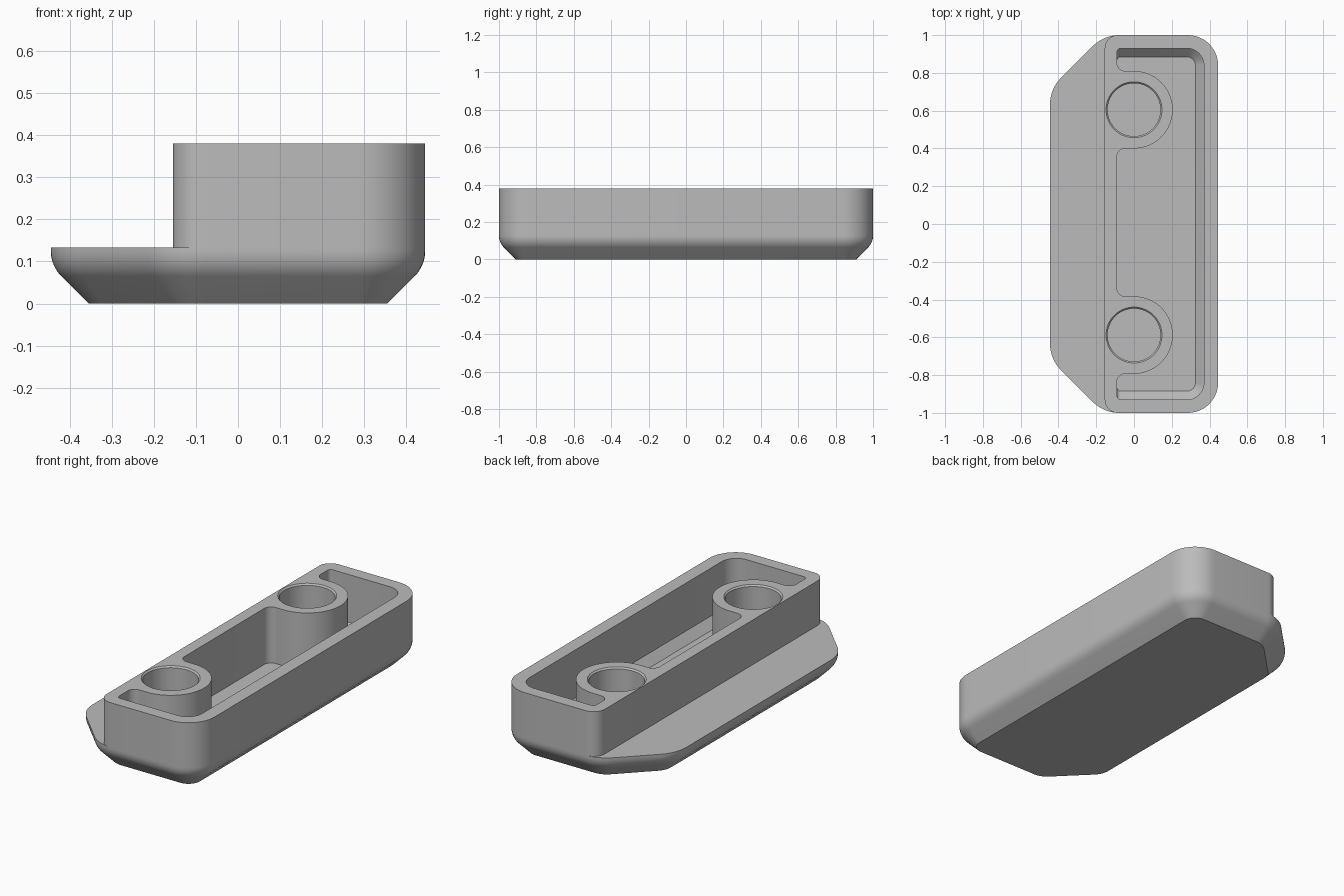
import bpy, bmesh, math
from mathutils import Vector

if "Cube" in bpy.data.objects:
    bpy.data.objects.remove(bpy.data.objects["Cube"], do_unlink=True)

grey = bpy.data.materials.new("plain grey")
grey.use_nodes = True
colour = (0.5, 0.5, 0.5, 1)
grey.diffuse_color = colour
grey.node_tree.nodes["Principled BSDF"].inputs["Base Color"].default_value = colour


def rounded(corners, inset=0.0, steps=12):
    """Counter-clockwise outline from (x, y, radius) corners, optionally inset."""
    out = []
    n = len(corners)
    for i, (x, y, r) in enumerate(corners):
        p = Vector((x, y))
        before = Vector(corners[i - 1][:2])
        after = Vector(corners[(i + 1) % n][:2])
        d1, d2 = (p - before).normalized(), (after - p).normalized()
        n1, n2 = Vector((-d1.y, d1.x)), Vector((-d2.y, d2.x))
        mitre = (n1 + n2) / (1 + n1.dot(n2))
        p = p + mitre * inset
        r = r - inset if r else 0
        if r <= 0:
            out.append(p)
            continue
        turn = math.atan2(d1.x * d2.y - d1.y * d2.x, d1.dot(d2))
        side = math.copysign(1, turn)
        centre = p + mitre * r * side
        start = -n1 * r * side
        for k in range(steps + 1):
            a = turn * k / steps
            c, s = math.cos(a), math.sin(a)
            out.append(centre + Vector((start.x * c - start.y * s,
                                        start.x * s + start.y * c)))
    return out


def circle(r, y, steps=64):
    return [Vector((r * math.cos(math.tau * k / steps),
                    y + r * math.sin(math.tau * k / steps))) for k in range(steps)]


def loft(name, layers):
    """Closed solid through a stack of (z, outline) layers."""
    bm = bmesh.new()
    rings = [[bm.verts.new((p.x, p.y, z)) for p in pts] for z, pts in layers]
    for low, high in zip(rings, rings[1:]):
        for i in range(len(low)):
            j = (i + 1) % len(low)
            bm.faces.new((low[i], low[j], high[j], high[i]))
    bm.faces.new(rings[0][::-1])
    bm.faces.new(rings[-1])
    bmesh.ops.remove_doubles(bm, verts=bm.verts, dist=1e-5)
    bmesh.ops.recalc_face_normals(bm, faces=bm.faces)
    mesh = bpy.data.meshes.new(name)
    bm.to_mesh(mesh)
    bm.free()
    mesh.materials.append(grey)
    obj = bpy.data.objects.new(name, mesh)
    bpy.context.collection.objects.link(obj)
    return obj


def activate(obj):
    bpy.ops.object.select_all(action='DESELECT')
    obj.select_set(True)
    bpy.context.view_layer.objects.active = obj


def cut(obj, cutter):
    activate(obj)
    mod = obj.modifiers.new("cut", 'BOOLEAN')
    mod.operation = 'DIFFERENCE'
    mod.solver = 'EXACT'
    mod.object = cutter
    bpy.ops.object.modifier_apply(modifier=mod.name)


SHELF, TOP, FLOOR = 0.133, 0.38, 0.07
POSTS = (0.605, -0.588)

# Base with a bevelled, softly blended underside
base_outline = [(-0.445, -0.715, 0.2), (-0.16, -1, 0.2), (0.445, -1, 0.16),
                (0.445, 1, 0.16), (-0.16, 1, 0.2), (-0.445, 0.715, 0.2)]
layers = [(0, rounded(base_outline, 0.09))]
blend = 0.087
for k in range(9):
    a = math.radians(45 * (1 - k / 8))
    layers.append((0.126 - blend * math.sin(a),
                   rounded(base_outline, blend * (1 - math.cos(a)))))
layers.append((SHELF, rounded(base_outline)))
base = loft("base", layers)

# Raised tray walls
tray_outline = rounded([(-0.155, -1, 0.07), (0.445, -1, 0.16),
                        (0.445, 1, 0.16), (-0.155, 1, 0.07)])
tray = loft("tray_walls", [(SHELF, tray_outline), (TOP, tray_outline)])


# Cavity with a sloped foot along three sides
def cavity_outline(x, y, r):
    return rounded([(-0.09, -y, 0.02), (x, -y, r), (x, y, r), (-0.09, y, 0.02)])


wide = cavity_outline(0.37, 0.93, 0.09)
cavity = loft("cavity_cutter", [(FLOOR, cavity_outline(0.325, 0.885, 0.045)),
                                (0.115, wide), (0.5, wide)])

# Round posts that blend into the straight wall are left standing in the cavity
cutters = [cavity]
for y in POSTS:
    half, wall, edge = 0.205, -0.091, 0.27
    outline = rounded([(-0.2, y - edge, 0), (wall, y - edge, 0),
                       (wall, y - half, 0.045), (half, y - half, half),
                       (half, y + half, half), (wall, y + half, 0.045),
                       (wall, y + edge, 0), (-0.2, y + edge, 0)], steps=20)
    post = loft("post_keeper", [(0, outline), (0.6, outline)])
    cut(cavity, post)
    bpy.data.objects.remove(post, do_unlink=True)
    # Blind hole with a small lead-in bevel
    cutters.append(loft("hole_cutter", [(FLOOR, circle(0.14, y)),
                                        (TOP - 0.008, circle(0.14, y)),
                                        (TOP, circle(0.148, y)),
                                        (TOP + 0.01, circle(0.158, y))]))

for part in (base, tray):
    for cutter in cutters:
        cut(part, cutter)
    activate(part)
    bpy.ops.object.shade_smooth_by_angle(angle=math.radians(30))

for cutter in cutters:
    bpy.data.objects.remove(cutter, do_unlink=True)
